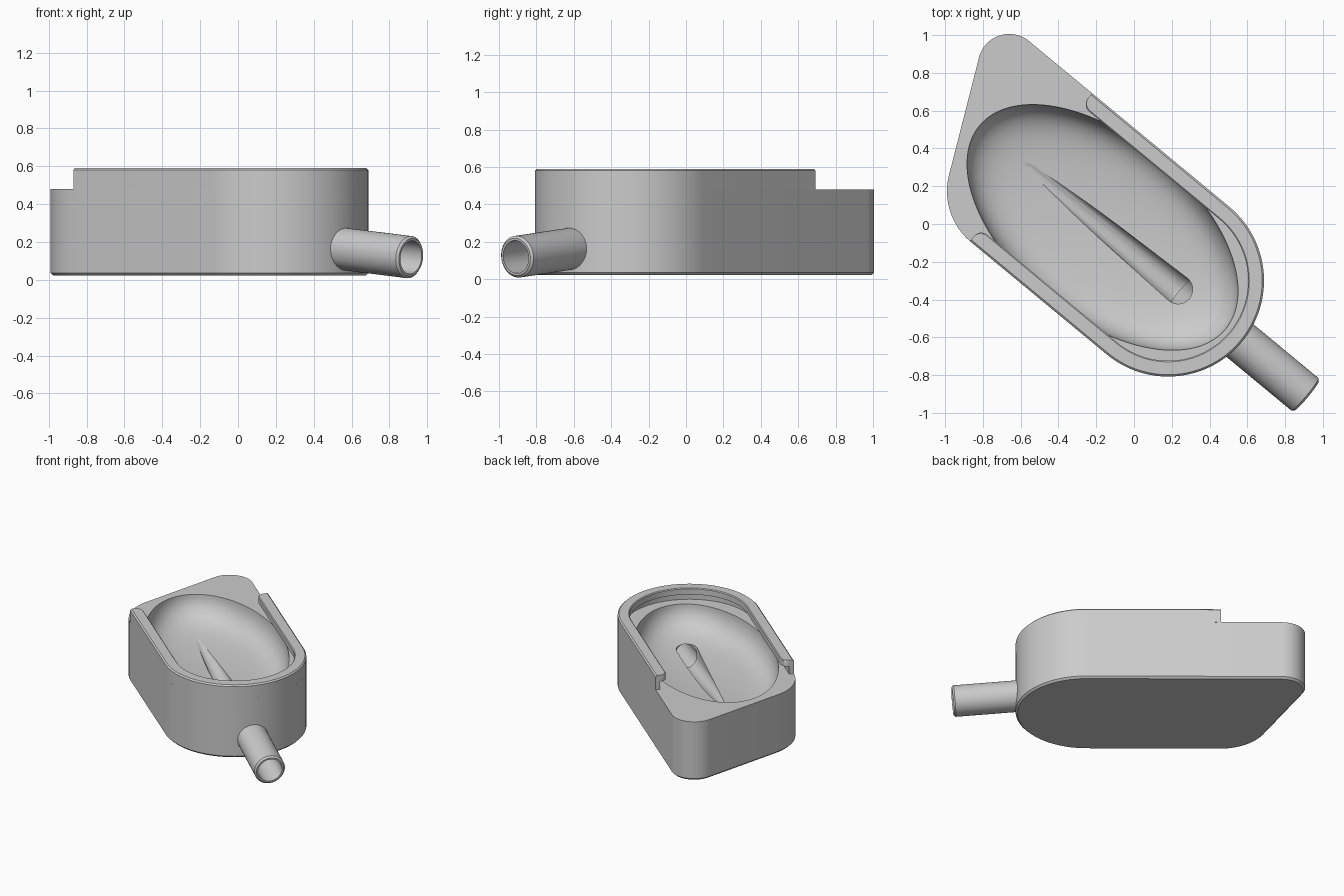
import bpy, bmesh, math
from mathutils import Vector, Matrix

if "Cube" in bpy.data.objects:
    bpy.data.objects.remove(bpy.data.objects["Cube"])

ANGLE = math.radians(-39.6)      # long axis of the housing, seen from above
TAU = 2 * math.pi


def finish(name, bm):
    bmesh.ops.recalc_face_normals(bm, faces=bm.faces)
    me = bpy.data.meshes.new(name)
    bm.to_mesh(me)
    bm.free()
    ob = bpy.data.objects.new(name, me)
    ob.rotation_euler.z = ANGLE
    bpy.context.collection.objects.link(ob)
    return ob


def loft(name, rings, caps=True, closed=False):
    """Skin a list of equal-length closed rings."""
    bm = bmesh.new()
    vs = [[bm.verts.new(p) for p in r] for r in rings]
    n = len(vs[0])
    pairs = list(zip(vs, vs[1:])) + ([(vs[-1], vs[0])] if closed else [])
    for a, b in pairs:
        for i in range(n):
            j = (i + 1) % n
            bm.faces.new((a[i], a[j], b[j], b[i]))
    if caps and not closed:
        bm.faces.new(vs[0])
        bm.faces.new(vs[-1])
    return finish(name, bm)


def combine(target, tool, op):
    m = target.modifiers.new(op, 'BOOLEAN')
    m.operation, m.object, m.solver = op, tool, 'EXACT'
    bpy.context.view_layer.objects.active = target
    bpy.ops.object.modifier_apply(modifier=m.name)
    bpy.data.objects.remove(tool)


def smooth(ob):
    bpy.ops.object.select_all(action='DESELECT')
    ob.select_set(True)
    bpy.context.view_layer.objects.active = ob
    bpy.ops.object.shade_smooth_by_angle(angle=math.radians(30))


# Body outline: hull around three corner circles (u, v, radius)
CIRCLES = [(0.33, -0.116, 0.508), (-1.045, 0.227, 0.165), (-0.604, -0.274, 0.35)]


def outline(inset, z, n=160):
    pts = []
    for i in range(n):
        c, s = math.cos(TAU * i / n), math.sin(TAU * i / n)
        u, v, r = max(CIRCLES, key=lambda k: k[0] * c + k[1] * s + k[2])
        pts.append((u + (r - inset) * c, v + (r - inset) * s, z))
    return pts


body = loft("housing_body", [outline(0.014, 0.022), outline(0, 0.036), outline(0, 0.48)])

# Sloping outlet tube
TIP, DIR = Vector((1.284, -0.118, 0.119)), Vector((-1, 0, 0.095)).normalized()
SIDE = Vector((0, 1, 0))
UP = SIDE.cross(DIR) * -1


def tube_ring(d, r, n=48):
    return [TIP + DIR * d + SIDE * (r * math.cos(TAU * i / n)) + UP * (r * math.sin(TAU * i / n))
            for i in range(n)]


tube = loft("outlet_tube", [tube_ring(0, 0.1), tube_ring(0.012, 0.112), tube_ring(0.58, 0.112)])
combine(body, tube, 'UNION')

# Elliptical bowl
rings = []
N = 120
for k in range(1, 25):
    s = math.sin(math.pi / 2 * k / 24)
    z = 0.25 + 0.23 * (0.25 * s ** 2 + 0.75 * (1 - math.sqrt(max(0, 1 - s ** 8))))
    rings.append([(-0.117 + 0.845 * s * math.cos(TAU * i / N),
                   -0.12 + 0.473 * s * math.sin(TAU * i / N), z) for i in range(N)])
rings.append([(x, y, 0.7) for x, y, z in rings[-1]])
combine(body, loft("bowl_cutter", rings), 'DIFFERENCE')

# Tapered groove in the bowl floor, deepening toward the outlet
bm = bmesh.new()
for u, z, r in ((-0.62, 0.305, 0.036), (0.4, 0.206, 0.077)):
    for i in range(32):
        c, s = math.cos(TAU * i / 32), math.sin(TAU * i / 32)
        for t in range(0, 9):
            a = math.pi / 2 * t / 9
            bm.verts.new((u + r * c * math.cos(a), -0.118 + r * s * math.cos(a), z - r * math.sin(a)))
        bm.verts.new((u + r * c, -0.118 + r * s, 0.65))
hull = bmesh.ops.convex_hull(bm, input=bm.verts)
loose = [v for v in bm.verts if not v.link_faces]
bmesh.ops.delete(bm, geom=loose, context='VERTS')
combine(body, finish("groove_cutter", bm), 'DIFFERENCE')

# Bore from the groove out through the tube
combine(body, loft("bore_cutter", [tube_ring(-0.05, 0.088), tube_ring(0.87, 0.088)]), 'DIFFERENCE')
smooth(body)

# U-shaped retaining rail with an inward lip, lip corners rounded at both ends
CU, CV, R = CIRCLES[0]
END, LIP, WALL = -0.612, 0.084, 0.034
RND = LIP - WALL
stations = []                     # (point, inward normal, lip width)
side = []
for k in range(9):
    a = math.pi / 2 * k / 8
    side.append((END + RND * (1 - math.cos(a)), WALL + 0.001 + RND * math.sin(a)))
for u, w in side:
    stations.append((Vector((u, CV - R, 0)), Vector((0, 1, 0)), w))
for k in range(65):
    a = -math.pi / 2 + math.pi * k / 64
    d = Vector((math.cos(a), math.sin(a), 0))
    stations.append((Vector((CU, CV, 0)) + d * R, -d, LIP))
for u, w in reversed(side):
    stations.append((Vector((u, CV + R, 0)), Vector((0, -1, 0)), w))
rings = []
for p, n, w in stations:
    section = [(0, 0.478), (0, 0.58), (0.01, 0.59), (w - 0.006, 0.59), (w, 0.584),
               (w, 0.54), (WALL, 0.54), (WALL, 0.478)]
    rings.append([p + n * o + Vector((0, 0, z)) for o, z in section])
rail = loft("retaining_rail", rings)
smooth(rail)
